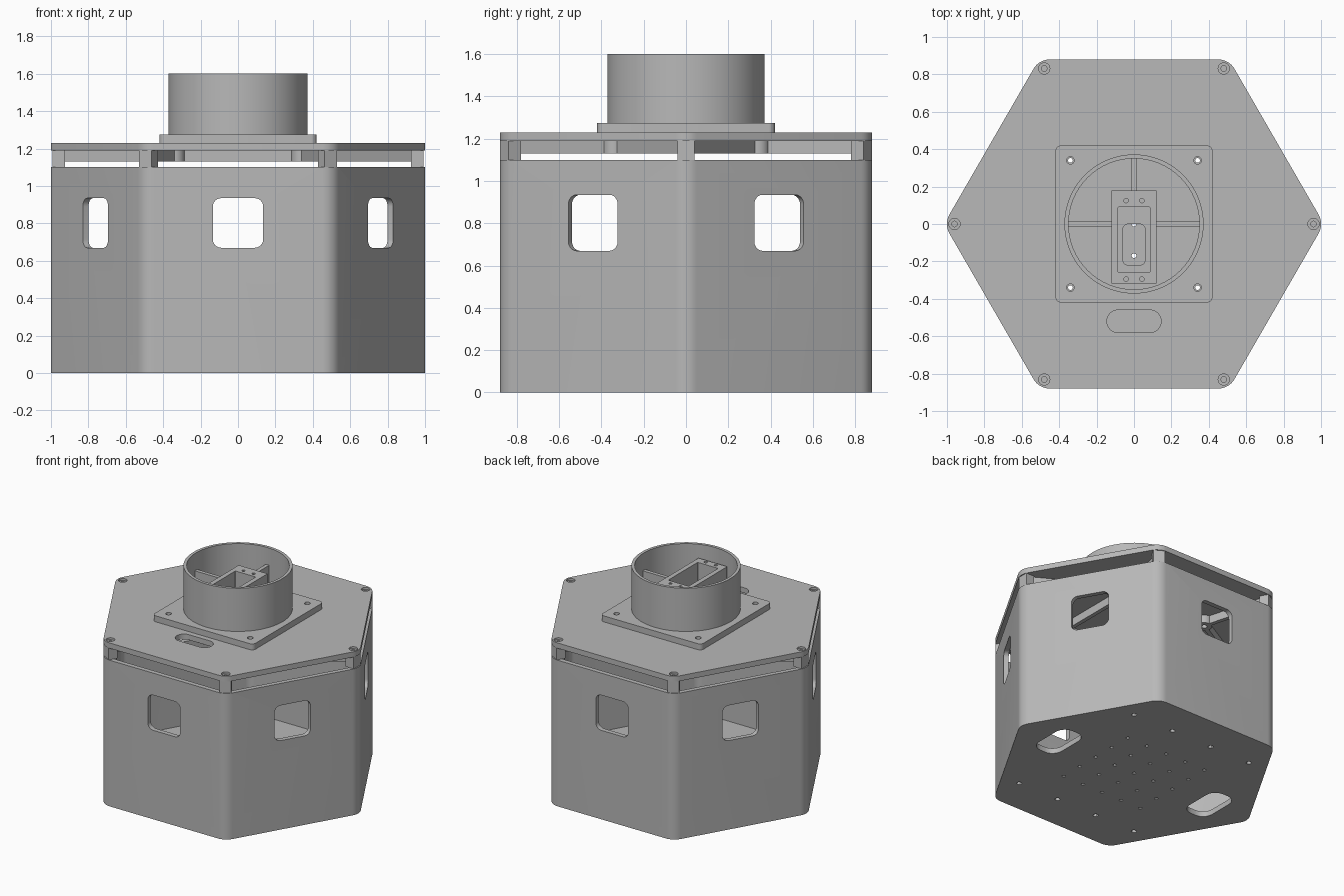
import bpy, bmesh, math
from math import sin, cos, pi, radians

if "Cube" in bpy.data.objects:
    bpy.data.objects.remove(bpy.data.objects["Cube"])

grey = bpy.data.materials.new("plain grey")
grey.use_nodes = True
grey.diffuse_color = (0.48, 0.48, 0.48, 1)
grey.node_tree.nodes["Principled BSDF"].inputs["Base Color"].default_value = (0.48, 0.48, 0.48, 1)


# ---- 2D outlines ----
def circle(x, y, r, n=20):
    return [(x + r * cos(2 * pi * i / n), y + r * sin(2 * pi * i / n)) for i in range(n)]


def rounded_rect(x, y, w, h, r, n=6):
    pts = []
    for k, (sx, sy) in enumerate([(1, 1), (-1, 1), (-1, -1), (1, -1)]):
        for i in range(n + 1):
            a = (k + i / n) * pi / 2
            pts.append((x + sx * (w / 2 - r) + r * cos(a), y + sy * (h / 2 - r) + r * sin(a)))
    return pts


def hexagon(apothem, r, n=8):
    centre = (apothem - r) / cos(pi / 6)
    pts = []
    for k in range(6):
        c = k * pi / 3
        for i in range(n + 1):
            a = c + (i / n - 0.5) * pi / 3
            pts.append((centre * cos(c) + r * cos(a), centre * sin(c) + r * sin(a)))
    return pts


# ---- mesh helpers ----
def finish(ob):
    bpy.ops.object.select_all(action="DESELECT")
    ob.select_set(True)
    bpy.context.view_layer.objects.active = ob
    bpy.ops.object.shade_smooth_by_angle(angle=radians(30))
    return ob


def plate(name, outlines, z0, z1):
    """Extrude the first outline, with the others as holes."""
    cu = bpy.data.curves.new(name, "CURVE")
    cu.dimensions, cu.fill_mode, cu.extrude = "2D", "BOTH", (z1 - z0) / 2
    for pts in outlines:
        sp = cu.splines.new("POLY")
        sp.points.add(len(pts) - 1)
        for p, (x, y) in zip(sp.points, pts):
            p.co = (x, y, 0, 1)
        sp.use_cyclic_u = True
    tmp = bpy.data.objects.new(name + "_curve", cu)
    bpy.context.collection.objects.link(tmp)
    dg = bpy.context.evaluated_depsgraph_get()
    me = bpy.data.meshes.new_from_object(tmp.evaluated_get(dg))
    bpy.data.objects.remove(tmp)
    bm = bmesh.new()
    bm.from_mesh(me)
    bmesh.ops.remove_doubles(bm, verts=bm.verts, dist=1e-5)
    bmesh.ops.recalc_face_normals(bm, faces=bm.faces)
    bmesh.ops.translate(bm, verts=bm.verts, vec=(0, 0, (z0 + z1) / 2))
    bm.to_mesh(me)
    bm.free()
    me.materials.clear()
    me.materials.append(grey)
    ob = bpy.data.objects.new(name, me)
    bpy.context.collection.objects.link(ob)
    return finish(ob)


def bar(name, a, b, width, z0, z1):
    """Straight upright bar between two plan points."""
    dx, dy = b[0] - a[0], b[1] - a[1]
    length = math.hypot(dx, dy)
    nx, ny = -dy / length * width / 2, dx / length * width / 2
    pts = [(a[0] + nx, a[1] + ny), (a[0] - nx, a[1] - ny),
           (b[0] - nx, b[1] - ny), (b[0] + nx, b[1] + ny)]
    return plate(name, [pts], z0, z1)


outer = hexagon(0.88, 0.1)
inner = hexagon(0.845, 0.065)

# ---- body walls with a rounded window in each side ----
walls = plate("body_walls", [outer, inner], 0, 1.1)
cutters = []
for k in range(3):
    c = plate("window_cutter", [rounded_rect(0, 0, 0.27, 0.265, 0.045)], -1.2, 1.2)
    c.rotation_euler = (pi / 2, 0, k * pi / 3)
    c.location.z = 0.802
    c.hide_render = True
    cutters.append(c)
    m = walls.modifiers.new("window", "BOOLEAN")
    m.object, m.operation, m.solver = c, "DIFFERENCE", "EXACT"
bpy.context.view_layer.update()
walls.data = bpy.data.meshes.new_from_object(
    walls.evaluated_get(bpy.context.evaluated_depsgraph_get()))
walls.modifiers.clear()
for c in cutters:
    bpy.data.objects.remove(c)
finish(walls)

# ---- floor with drain holes and two cable openings ----
step = 0.17
holes = [circle(i * step, j * step, 0.013, 10) for i in range(-2, 3) for j in range(-2, 3)]
holes += [circle(x * step, s * 0.61, 0.018, 12) for x in (-3, -1, 1, 3) for s in (-1, 1)]
holes += [rounded_rect(s * 0.67, 0, 0.2, 0.34, 0.08) for s in (-1, 1)]
plate("floor", [inner] + holes, 0, 0.04)

# ---- lid in two layers, so the corner screws sit in counterbores ----
corners = [(0.96 * cos(k * pi / 3), 0.96 * sin(k * pi / 3)) for k in range(6)]
mounts = [(sx * 0.34, sy * 0.34) for sx, sy in ((1, 1), (-1, 1), (-1, -1), (1, -1))]
openings = [circle(x, y, 0.02) for x, y in mounts]
openings += [rounded_rect(0, -0.52, 0.29, 0.12, 0.059, 10),
             rounded_rect(0, -0.11, 0.12, 0.22, 0.03)]
for name, r, z0, z1 in (("lid_lower", 0.015, 1.19, 1.215), ("lid_upper", 0.03, 1.215, 1.23)):
    plate(name, [outer] + openings + [circle(x, y, r) for x, y in corners], z0, z1)

# ---- corner posts holding the lid above the body ----
for k in range(6):
    c, s = cos(k * pi / 3), sin(k * pi / 3)
    bar("corner_post", (0.925 * c, 0.925 * s), (0.992 * c, 0.992 * s), 0.08, 1.1, 1.19)

# ---- standoffs and stiffening ribs under the lid ----
for i, (x, y) in enumerate(mounts):
    plate("standoff", [circle(x, y, 0.055, 24), circle(x, y, 0.02)], 1.13, 1.19)
    sx, sy = math.copysign(1, x), math.copysign(1, y)
    for end in ((sx * 0.94, 0), (sx * 0.47, sy * 0.814), mounts[(i + 1) % 4]):
        d = math.hypot(end[0] - x, end[1] - y)
        ux, uy = (end[0] - x) / d, (end[1] - y) / d
        trim = 0.05 if end in mounts else 0
        bar("lid_rib", (x + 0.05 * ux, y + 0.05 * uy),
            (end[0] - trim * ux, end[1] - trim * uy), 0.03, 1.13, 1.19)

# ---- funnel: flange, tube, spokes and central bracket ----
pocket = rounded_rect(0, -0.085, 0.17, 0.35, 0.003, 1)
plate("flange", [rounded_rect(0, 0, 0.84, 0.84, 0.03), pocket]
      + [circle(x, y, 0.02) for x, y in mounts], 1.23, 1.275)
plate("tube", [circle(0, 0, 0.372, 64), circle(0, 0, 0.35, 64)], 1.275, 1.6)
screws = [circle(s * 0.042, y, 0.012, 12) for s in (-1, 1) for y in (0.125, -0.295)]
plate("bracket", [rounded_rect(0, -0.07, 0.24, 0.5, 0.003, 1), pocket] + screws, 1.275, 1.5)
for a, b in (((-0.355, 0), (-0.12, 0)), ((0.12, 0), (0.355, 0)), ((0, 0.18), (0, 0.355))):
    bar("spoke", a, b, 0.028, 1.275, 1.47)
